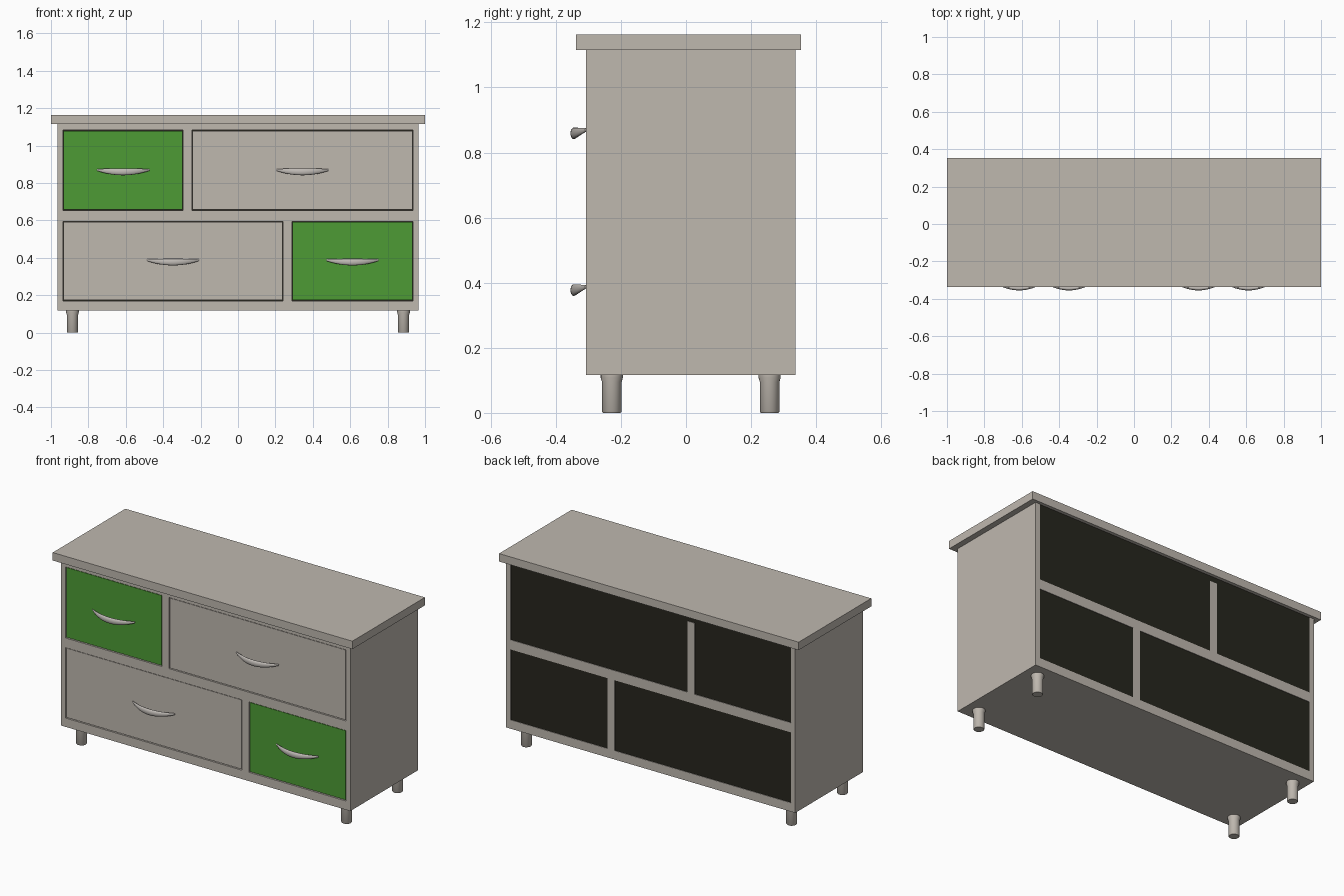
import bpy, bmesh, math

cube = bpy.data.objects.get("Cube")
if cube:
    bpy.data.objects.remove(cube, do_unlink=True)


def material(name, rgb):
    mat = bpy.data.materials.new(name)
    mat.use_nodes = True
    mat.diffuse_color = (*rgb, 1)
    mat.node_tree.nodes["Principled BSDF"].inputs["Base Color"].default_value = (*rgb, 1)
    return mat


STONE = material("warm grey paint", (0.52, 0.48, 0.43))
GREEN = material("green paint", (0.075, 0.33, 0.035))
DARK = material("dark backing", (0.02, 0.019, 0.013))
METAL = material("handle grey", (0.52, 0.49, 0.46))


def add_object(name, bm, mat, smooth=False):
    bmesh.ops.recalc_face_normals(bm, faces=bm.faces)
    mesh = bpy.data.meshes.new(name)
    bm.to_mesh(mesh)
    bm.free()
    mesh.materials.append(mat)
    obj = bpy.data.objects.new(name, mesh)
    bpy.context.collection.objects.link(obj)
    if smooth:
        bpy.ops.object.select_all(action='DESELECT')
        obj.select_set(True)
        bpy.context.view_layer.objects.active = obj
        bpy.ops.object.shade_smooth_by_angle(angle=math.radians(40))
    return obj


def box(name, x, y, z, mat=STONE):
    """Box from (min, max) ranges on each axis."""
    bm = bmesh.new()
    bmesh.ops.create_cube(bm, size=1)
    for v in bm.verts:
        v.co = [r[0] if c < 0 else r[1] for c, r in zip(v.co, (x, y, z))]
    return add_object(name, bm, mat)


def loft(name, rings, mat):
    """Closed smooth skin through a list of equally sized rings of points."""
    bm = bmesh.new()
    loops = [[bm.verts.new(p) for p in ring] for ring in rings]
    n = len(loops[0])
    for a, b in zip(loops, loops[1:]):
        for i in range(n):
            j = (i + 1) % n
            bm.faces.new((a[i], a[j], b[j], b[i]))
    bm.faces.new(loops[0])
    bm.faces.new(loops[-1])
    return add_object(name, bm, mat, smooth=True)


def leg(name, x, y):
    profile = [(0.027, 0), (0.03, 0.004), (0.03, 0.095), (0.034, 0.108), (0.034, 0.118)]
    angles = [math.tau * i / 24 for i in range(24)]
    loft(name, [[(x + r * math.cos(a), y + r * math.sin(a), z) for a in angles]
                for r, z in profile], STONE)


def handle(name, x, z):
    """Bowed pull, thick in the middle and tapering to both ends."""
    rings = []
    for i in range(25):
        u = i / 12 - 1
        bow = 1 - u * u
        ry, rz = 0.003 + 0.007 * bow, 0.005 + 0.013 * bow
        cy, cz = -0.307 - 0.038 * bow, z + 0.007 - 0.011 * bow
        rings.append([(x + 0.14 * u, cy + ry * math.cos(a), cz + rz * math.sin(a))
                      for a in (math.tau * k / 16 for k in range(16))])
    loft(name, rings, METAL)


# Carcass
FRONT, BACK = -0.308, 0.337
DEPTH = (FRONT, BACK)
INNER = (-0.936, 0.936)
box("top_board", (-1, 1), (-0.338, 0.354), (1.115, 1.163))
for side, s in (("left", 1), ("right", -1)):
    box(side + "_side", sorted((s * 0.936, s * 0.965)), DEPTH, (0.117, 1.115))
box("bottom_board", INNER, DEPTH, (0.117, 0.170))
box("middle_shelf", INNER, DEPTH, (0.595, 0.653))
box("top_rail", INNER, (FRONT, -0.25), (1.082, 1.115))
box("upper_divider", (-0.293, -0.246), DEPTH, (0.653, 1.082))
box("lower_divider", (0.241, 0.288), DEPTH, (0.170, 0.595))
box("back_panel", INNER, (0.32, BACK - 0.003), (0.170, 1.115), DARK)

# Drawers: name, x range, z range, colour, handle height
UPPER, LOWER = (0.653, 1.082), (0.170, 0.595)
drawers = [
    ("upper_right", (-0.936, -0.293), UPPER, GREEN, 0.863),
    ("upper_left", (-0.246, 0.936), UPPER, STONE, 0.863),
    ("lower_right", (-0.936, 0.241), LOWER, STONE, 0.381),
    ("lower_left", (0.288, 0.936), LOWER, GREEN, 0.381),
]
GAP = 0.004
for name, x, z, mat, grip in drawers:
    box(name + "_drawer", (x[0] + GAP, x[1] - GAP), (FRONT + 0.004, 0.3),
        (z[0] + GAP, z[1] - GAP), mat)
    handle(name + "_handle", sum(x) / 2, grip)

# Legs
for side, x in (("left", 0.885), ("right", -0.885)):
    for end, y in (("front", -0.228), ("back", 0.257)):
        leg(end + "_" + side + "_leg", x, y)
